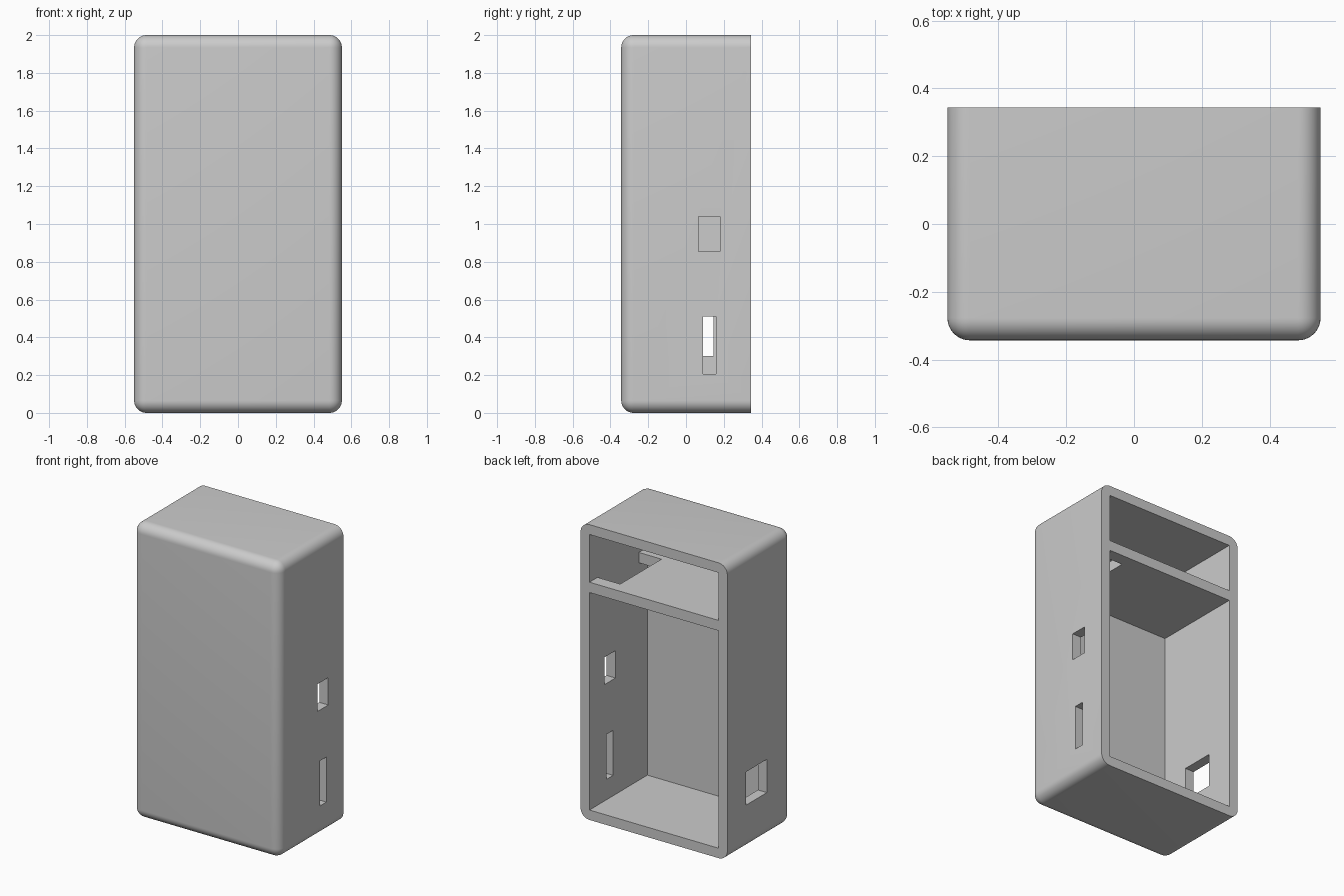
import bpy
import bmesh

if "Cube" in bpy.data.objects:
    bpy.data.objects.remove(bpy.data.objects["Cube"], do_unlink=True)

HALF_X, FRONT, BACK, TOP = 0.55, -0.343, 0.343, 2.0
WALL, RADIUS = 0.067, 0.066
INNER_X = HALF_X - WALL
INNER_FRONT = FRONT + WALL
SHELF_BOTTOM, SHELF_TOP = 1.54, 1.61

grey = bpy.data.materials.new("grey plastic")
grey.use_nodes = True
COLOUR = (0.6, 0.6, 0.6, 1)
grey.diffuse_color = COLOUR
grey.node_tree.nodes["Principled BSDF"].inputs["Base Color"].default_value = COLOUR


def box(name, x, y, z, rounded=False):
    """Box from (min, max) ranges; optionally round all but the back rim."""
    bm = bmesh.new()
    bmesh.ops.create_cube(bm, size=1)
    for v in bm.verts:
        v.co = [r[0] if c < 0 else r[1] for c, r in zip(v.co, (x, y, z))]
    if rounded:
        edges = [e for e in bm.edges
                 if not all(v.co.y > y[1] - 0.001 for v in e.verts)]
        bmesh.ops.bevel(bm, geom=edges, offset=RADIUS, segments=10,
                        profile=0.5, affect='EDGES', clamp_overlap=True)
    bmesh.ops.recalc_face_normals(bm, faces=bm.faces)
    mesh = bpy.data.meshes.new(name)
    bm.to_mesh(mesh)
    bm.free()
    mesh.materials.append(grey)
    obj = bpy.data.objects.new(name, mesh)
    bpy.context.collection.objects.link(obj)
    return obj


# Rounded outer body, flat at the open back
case = box("case_shell", (-HALF_X, HALF_X), (FRONT, BACK), (0, TOP), rounded=True)
bpy.context.view_layer.objects.active = case
case.select_set(True)

inside_x = (-INNER_X, INNER_X)
inside_y = (INNER_FRONT, BACK + 0.1)
left_wall = (INNER_X - 0.05, HALF_X + 0.1)
right_wall = (-HALF_X - 0.1, -INNER_X + 0.05)

# Chambers first, then ports in the side walls and the slot in the shelf
cuts = {
    "lower_chamber": (inside_x, inside_y, (WALL, SHELF_BOTTOM)),
    "upper_chamber": (inside_x, inside_y, (SHELF_TOP, TOP - WALL)),
    "tall_port": (left_wall, (0.09, 0.16), (0.205, 0.51)),
    "wide_port": (left_wall, (0.065, 0.18), (0.855, 1.04)),
    "square_port": (right_wall, (-0.08, 0.145), (0.30, 0.525)),
    "cable_slot": ((INNER_X - 0.17, INNER_X), (-0.185, 0.257),
                   (SHELF_BOTTOM - 0.05, SHELF_TOP + 0.05)),
}
for name, ranges in cuts.items():
    cutter = box(name, *ranges)
    cutter.hide_render = True
    mod = case.modifiers.new(name, 'BOOLEAN')
    mod.operation = 'DIFFERENCE'
    mod.solver = 'EXACT'
    mod.object = cutter
    bpy.ops.object.modifier_apply(modifier=mod.name)
    bpy.data.objects.remove(cutter, do_unlink=True)

bpy.ops.object.shade_smooth_by_angle(angle=0.6)
